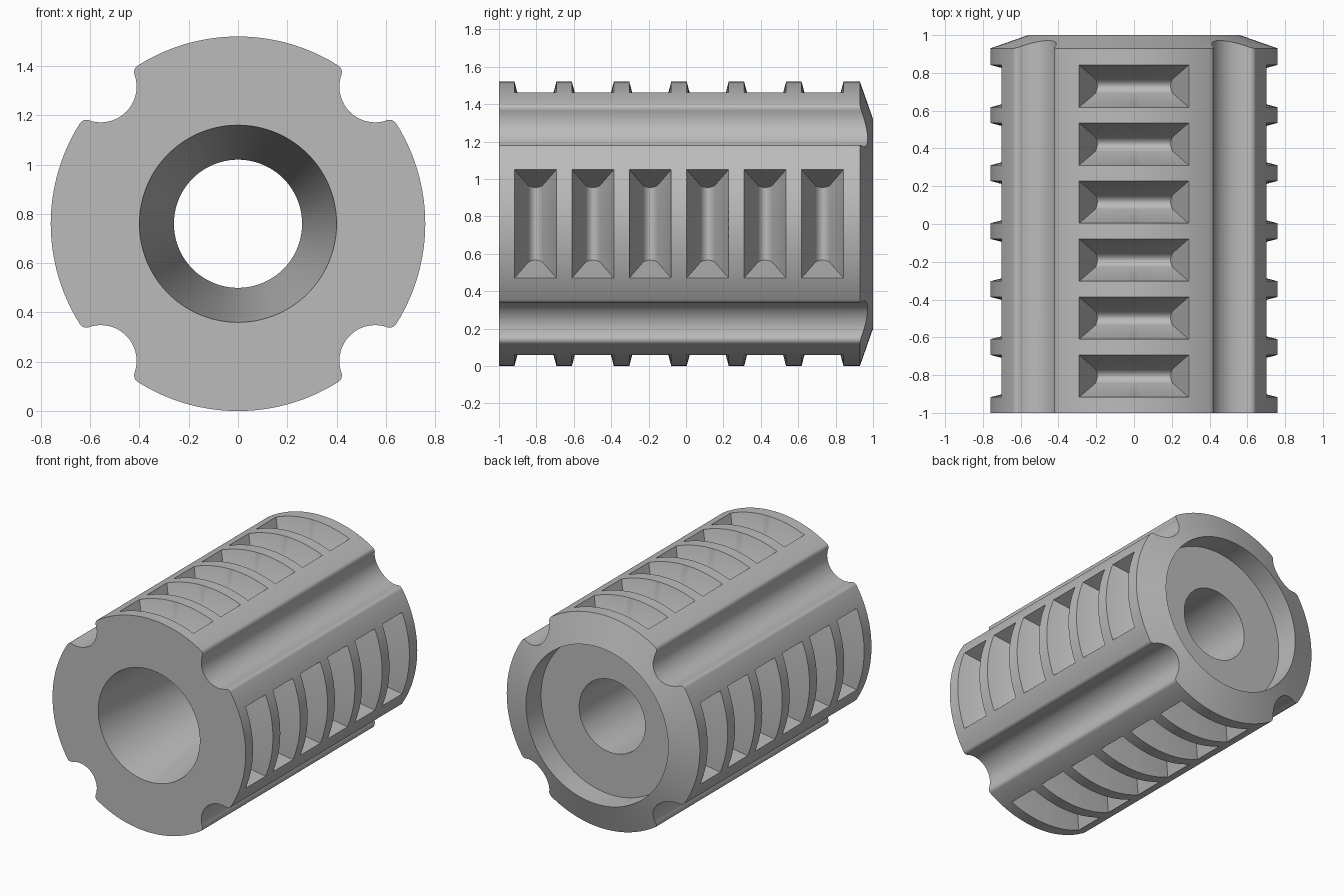
import bpy, bmesh, math
from mathutils import Matrix, Vector

R = 0.76            # body radius and axis height
GROOVE_D, GROOVE_R = 0.787, 0.145

if "Cube" in bpy.data.objects:
    bpy.data.objects.remove(bpy.data.objects["Cube"])

grey = bpy.data.materials.new("plain_grey")
grey.use_nodes = True
colour = (0.5, 0.5, 0.5, 1)
grey.diffuse_color = colour
grey.node_tree.nodes["Principled BSDF"].inputs["Base Color"].default_value = colour


def to_object(bm, name):
    bmesh.ops.recalc_face_normals(bm, faces=bm.faces)
    mesh = bpy.data.meshes.new(name)
    bm.to_mesh(mesh)
    bm.free()
    mesh.materials.append(grey)
    obj = bpy.data.objects.new(name, mesh)
    bpy.context.collection.objects.link(obj)
    obj.location.z = R
    return obj


def loft(bm, rings, matrix, caps=True):
    """Skin closed rings of points, placed by a matrix."""
    rows = [[bm.verts.new(matrix @ Vector(p)) for p in ring] for ring in rings]
    n = len(rows[0])
    for a, b in zip(rows, rows[1:]):
        for i in range(n):
            j = (i + 1) % n
            bm.faces.new((a[i], a[j], b[j], b[i]))
    if caps:
        bm.faces.new(rows[0])
        bm.faces.new(rows[-1])
    return rows


# Turned body: tapered bore, rear recess, chamfered rear edge
bm = bmesh.new()
profile = [(0.26, 0.4), (0.26, 0.83), (0.56, 0.83), (0.56, 1.0),
           (R, 0.93), (R, -1.0), (0.4, -1.0)]
verts = [bm.verts.new((r, y, 0)) for r, y in profile]
edges = [bm.edges.new((v, verts[i - 1])) for i, v in enumerate(verts)]
bmesh.ops.spin(bm, geom=verts + edges, cent=(0, 0, 0), axis=(0, 1, 0),
               angle=math.tau, steps=144, use_merge=True)
bmesh.ops.remove_doubles(bm, verts=bm.verts, dist=1e-5)
body = to_object(bm, "ribbed_body")


# Section of a lengthwise groove with rounded lips, (sideways, radial)
def groove_section():
    def on_groove(a):
        return Vector((GROOVE_R * math.sin(a), GROOVE_D - GROOVE_R * math.cos(a)))
    corner = Vector((0.14, 0.747))
    start = on_groove(math.radians(62))
    lip = math.radians(12.8)
    end = Vector((math.sin(lip), math.cos(lip))) * (R + 0.0005)
    half = [on_groove(math.radians(a)) for a in range(0, 62, 6)]
    for i in range(9):
        t = i / 8
        half.append(start * (1 - t) ** 2 + corner * 2 * t * (1 - t) + end * t * t)
    half.append(Vector((end.x, 0.9)))
    return [(-p.x, p.y) for p in reversed(half[1:])] + [(p.x, p.y) for p in half]


# Rings of one tapered pocket with a rounded floor, (sideways, along, radial)
def pocket_rings(y0, steps=16):
    half_len, half_wid = 0.29, 0.112
    edge_r = math.sqrt(R * R - half_len ** 2)
    rings = []
    for k in range(steps + 1):
        u = 2 * k / steps - 1
        t = half_len * u
        top = math.sqrt(R * R - t * t)
        floor = []
        for i in range(9):
            s = i / 4 - 1
            r = 0.475 - 0.025 * (1 - s * s)
            floor.append((u * (half_len - 0.38 * (edge_r - r)), y0 + 0.037 * s, r))
        rings.append([(t, y0 - half_wid, top + 0.1), (t, y0 - half_wid, top)] + floor
                     + [(t, y0 + half_wid, top), (t, y0 + half_wid, top + 0.1)])
    return rings


# Cutter holding four grooves and four rows of six pockets
bm = bmesh.new()
section = groove_section()
for q in range(4):
    turn = Matrix.Rotation(q * math.pi / 2, 4, 'Y')
    diagonal = Matrix.Rotation((q + 0.5) * math.pi / 2, 4, 'Y')
    loft(bm, [[(x, y, r) for x, r in section] for y in (-1.1, 1.1)], diagonal)
    for i in range(6):
        rows = loft(bm, pocket_rings(-0.805 + 0.307 * i), turn, caps=False)
        for row in (rows[0], rows[-1]):
            bm.faces.new((row[0], row[1], row[-2], row[-1]))
            bm.faces.new(row[1:-1])
cutter = to_object(bm, "groove_and_pocket_cutter")
cutter.hide_render = True

# Carve the body, then drop the cutter
cut = body.modifiers.new("carve", 'BOOLEAN')
cut.operation = 'DIFFERENCE'
cut.solver = 'EXACT'
cut.object = cutter
bpy.ops.object.select_all(action='DESELECT')
body.select_set(True)
bpy.context.view_layer.objects.active = body
bpy.ops.object.modifier_apply(modifier=cut.name)
bpy.data.objects.remove(cutter)
bpy.ops.object.shade_smooth_by_angle(angle=math.radians(30))
